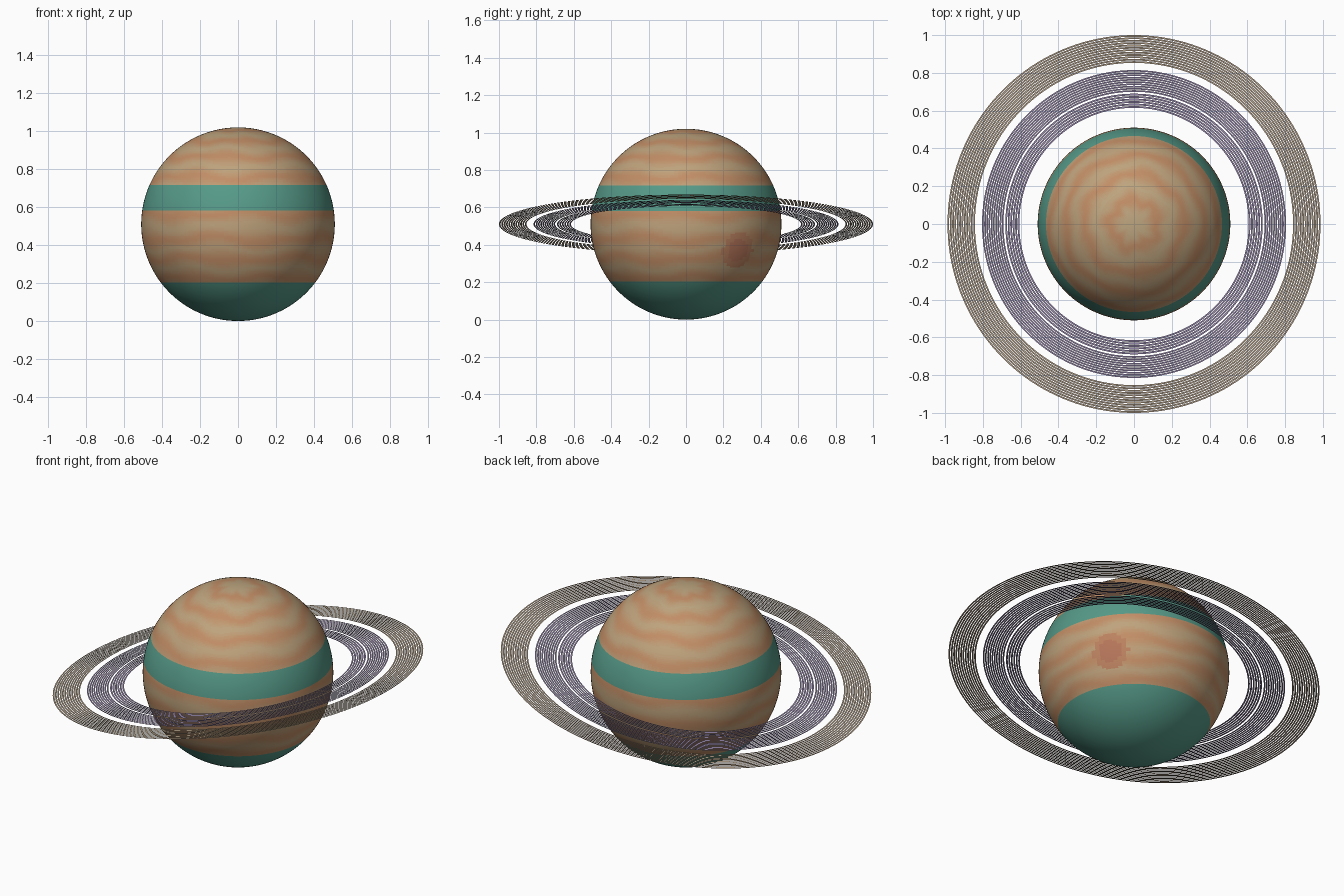
import bpy, bmesh, math
from mathutils import Vector

if "Cube" in bpy.data.objects:
    bpy.data.objects.remove(bpy.data.objects["Cube"])

R = 0.51
CENTRE = Vector((0, 0, R))


def material(name, rgb):
    lin = [(c / 255 / 12.92) if c < 11 else ((c / 255 + 0.055) / 1.055) ** 2.4 for c in rgb]
    m = bpy.data.materials.new(name)
    m.diffuse_color = (*lin, 1)
    m.use_nodes = True
    m.node_tree.nodes["Principled BSDF"].inputs["Base Color"].default_value = m.diffuse_color
    return m


def mix(a, b, t):
    return [p + (q - p) * t for p, q in zip(a, b)]


def make_object(name, bm, mats):
    me = bpy.data.meshes.new(name)
    bm.to_mesh(me)
    bm.free()
    for m in mats:
        me.materials.append(m)
    ob = bpy.data.objects.new(name, me)
    bpy.context.collection.objects.link(ob)
    ob.location = CENTRE
    return ob


# Palette: shades from sand to orange, the teal belts and a soft red storm
SAND, ORANGE, TEAL, RED = (190, 166, 128), (194, 142, 102), (86, 154, 136), (180, 112, 88)
SHADES = 8
mats = [material(f"cloud_{i}", mix(SAND, ORANGE, i / (SHADES - 1))) for i in range(SHADES)]
mats += [material("teal_belt", TEAL), material("storm_edge", mix(ORANGE, RED, 0.4)),
         material("storm", mix(ORANGE, RED, 0.8))]

# Planet: smooth sphere, faces coloured by wavy bands of polar angle
stripes = [14, 31, 46, 61, 84, 99, 111, 124]
storm_dir = Vector((0.40, 0.28, -0.14)).normalized()
bm = bmesh.new()
bmesh.ops.create_uvsphere(bm, u_segments=128, v_segments=180, radius=R)
for f in bm.faces:
    f.smooth = True
    d = f.calc_center_median().normalized()
    z = R + R * d.z
    lon = math.atan2(d.y, d.x)
    polar = math.degrees(math.acos(max(-1, min(1, d.z))))
    if z < 0.20 or 0.58 < z < 0.72:
        f.material_index = SHADES
        continue
    spot = math.degrees(d.angle(storm_dir))
    if spot < 11:
        f.material_index = SHADES + (2 if spot < 7 else 1)
        continue
    p = polar + 1.3 * math.sin(5 * lon + polar * 0.11) + 0.9 * math.sin(9 * lon - polar * 0.2)
    heat = max(math.exp(-((p - s) / 4.6) ** 2) for s in stripes)
    f.material_index = round(heat * (SHADES - 1))
make_object("planet", bm, mats)


# Rings: paper-thin bands, each made of many fine concentric ringlets
def ring_band(name, r0, r1, count, mat, fill=0.7, seg=160):
    bm = bmesh.new()
    step = (r1 - r0) / (count - 1 + fill)
    for i in range(count):
        a = r0 + i * step
        loops = []
        for r in (a, a + step * fill):
            loops.append([bm.verts.new((r * math.cos(2 * math.pi * k / seg),
                                        r * math.sin(2 * math.pi * k / seg), 0))
                          for k in range(seg)])
        inner, outer = loops
        for k in range(seg):
            n = (k + 1) % seg
            bm.faces.new((inner[k], outer[k], outer[n], inner[n]))
    ob = make_object(name, bm, [mat])
    ob.rotation_euler = (0, math.radians(-9.1), 0)
    return ob


violet = material("violet_dust", (146, 132, 168))
tan = material("tan_dust", (172, 154, 130))
ring_band("inner_ring", 0.615, 0.69, 6, violet)
ring_band("middle_ring", 0.70, 0.815, 10, violet)
ring_band("outer_ring", 0.853, 1.0, 12, tan)
